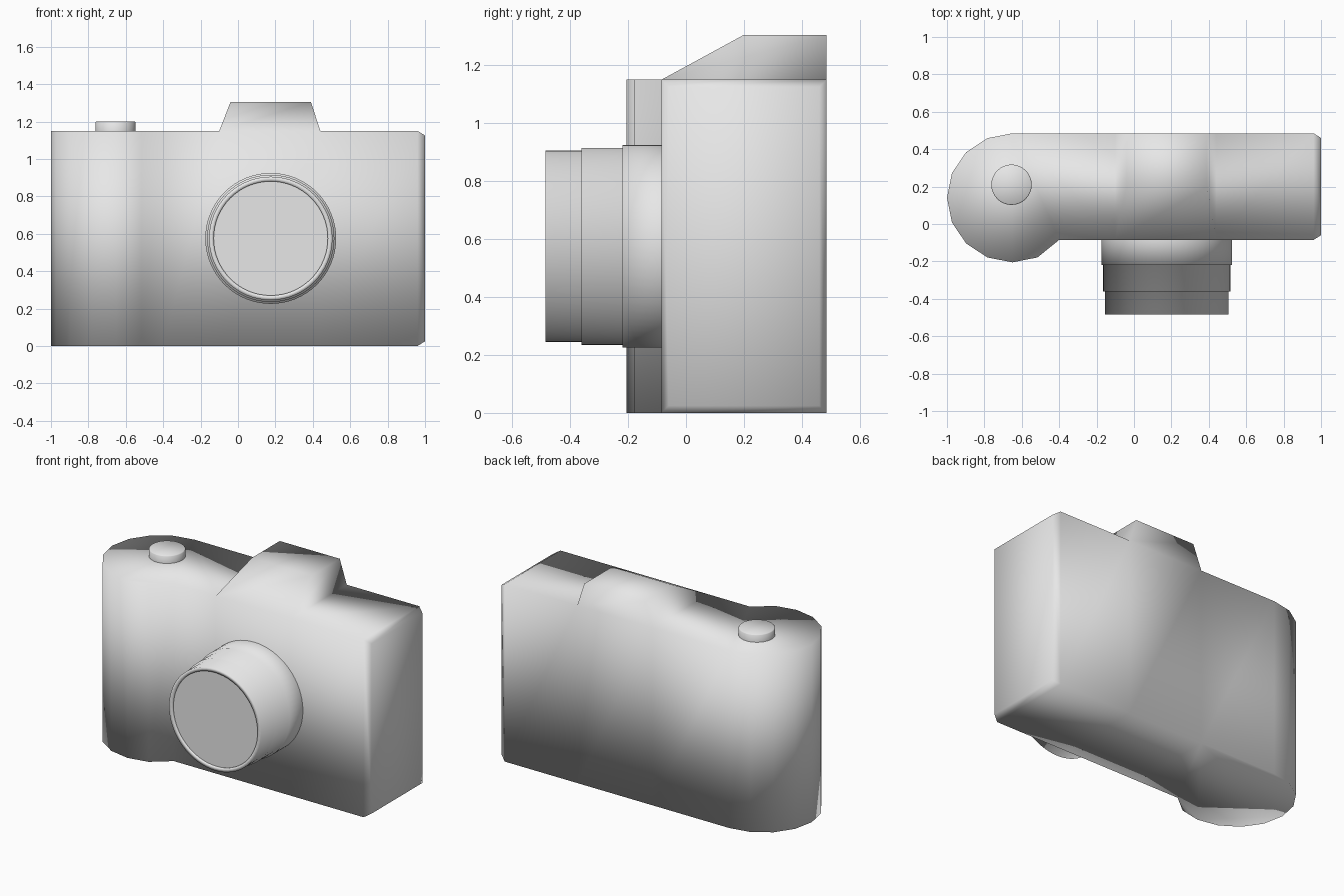
import bpy, bmesh
from math import sin, cos, radians, tau

cube = bpy.data.objects.get("Cube")
if cube:
    bpy.data.objects.remove(cube, do_unlink=True)

grey = bpy.data.materials.new("light_grey")
grey.use_nodes = True
colour = (0.8, 0.8, 0.8, 1)
grey.diffuse_color = colour
grey.node_tree.nodes["Principled BSDF"].inputs["Base Color"].default_value = colour


def finish(name, bm, sharp_angle=None):
    bmesh.ops.recalc_face_normals(bm, faces=bm.faces)
    mesh = bpy.data.meshes.new(name)
    bm.to_mesh(mesh)
    bm.free()
    mesh.materials.append(grey)
    obj = bpy.data.objects.new(name, mesh)
    bpy.context.collection.objects.link(obj)
    bpy.ops.object.select_all(action="DESELECT")
    obj.select_set(True)
    bpy.context.view_layer.objects.active = obj
    if sharp_angle is None:
        bpy.ops.object.shade_smooth()
    else:
        bpy.ops.object.shade_smooth_by_angle(angle=radians(sharp_angle))
    return obj


def turned(name, profile, steps, cap, sharp_angle=None):
    """Turn (radius, height) points around z, open at the base."""
    bm = bmesh.new()
    rings = [[bm.verts.new((r * cos(tau * i / steps), r * sin(tau * i / steps), h))
              for i in range(steps)] for r, h in profile]
    for low, high in zip(rings, rings[1:]):
        for i in range(steps):
            j = (i + 1) % steps
            bm.faces.new((low[i], low[j], high[j], high[i]))
    if cap:
        bm.faces.new(rings[-1])
    obj = finish(name, bm, sharp_angle)
    # Open shells need their outside chosen by the profile direction
    mesh = obj.data
    side = mesh.polygons[0]
    if side.normal.x * side.center.x + side.normal.y * side.center.y < 0:
        mesh.flip_normals()
    return obj


# Body: outline with a round grip, chamfered far end and raised viewfinder
FRONT, BACK, TOP = -0.085, 0.485, 1.15
grip = [(-0.65 + 0.35 * cos(radians(a)), 0.14 + 0.345 * sin(radians(a)))
        for a in [90 + 22.5 * k for k in range(10)]]
outline = ([(0.96, BACK), (0.44, BACK), (-0.1, BACK)] + grip +
           [(-0.4, FRONT), (-0.1, FRONT), (0.44, FRONT), (0.96, FRONT)])
bm = bmesh.new()
low = [bm.verts.new((x, y, 0)) for x, y in outline]
high = [bm.verts.new((x, y, TOP)) for x, y in outline]
bm.faces.new(low)
for i in range(len(outline) - 1):
    bm.faces.new((low[i], low[i + 1], high[i + 1], high[i]))
bm.faces.new(high[2:-2])
bm.faces.new((high[0], high[1], high[-2], high[-1]))

# Chamfered end
rim = [low[0], high[0], high[-1], low[-1]]
inset = 0.025
end = [bm.verts.new((1, y, z)) for y, z in (
    (BACK - inset, inset), (BACK - inset, TOP - inset),
    (FRONT + inset, TOP - inset), (FRONT + inset, inset))]
for i in range(4):
    j = (i + 1) % 4
    bm.faces.new((rim[i], rim[j], end[j], end[i]))
bm.faces.new(end)

# Viewfinder hump
base = [high[1], high[2], high[-3], high[-2]]
crown = [bm.verts.new((x, y, 1.305)) for x, y in (
    (0.39, BACK), (-0.04, BACK), (-0.04, 0.2), (0.39, 0.2))]
for i in range(4):
    j = (i + 1) % 4
    bm.faces.new((base[i], base[j], crown[j], crown[i]))
bm.faces.new(crown)
finish("camera_body", bm)

# Stepped lens barrel with its front glass
barrel = turned("lens_barrel", [(0.35, 0.08), (0.35, 0.22), (0.34, 0.22), (0.34, 0.36),
                                (0.33, 0.36), (0.33, 0.485), (0.305, 0.485), (0.305, 0.475)],
                64, False)
glass = turned("lens_glass", [(0.305, 0.465), (0.305, 0.475)], 64, True, 30)
for part in (barrel, glass):
    part.rotation_euler.x = radians(90)
    part.location = (0.175, 0, 0.575)

# Shutter button
button = turned("shutter_button", [(0.108, -0.01), (0.108, 0.045), (0.103, 0.05)], 32, True, 60)
button.location = (-0.655, 0.21, TOP)
